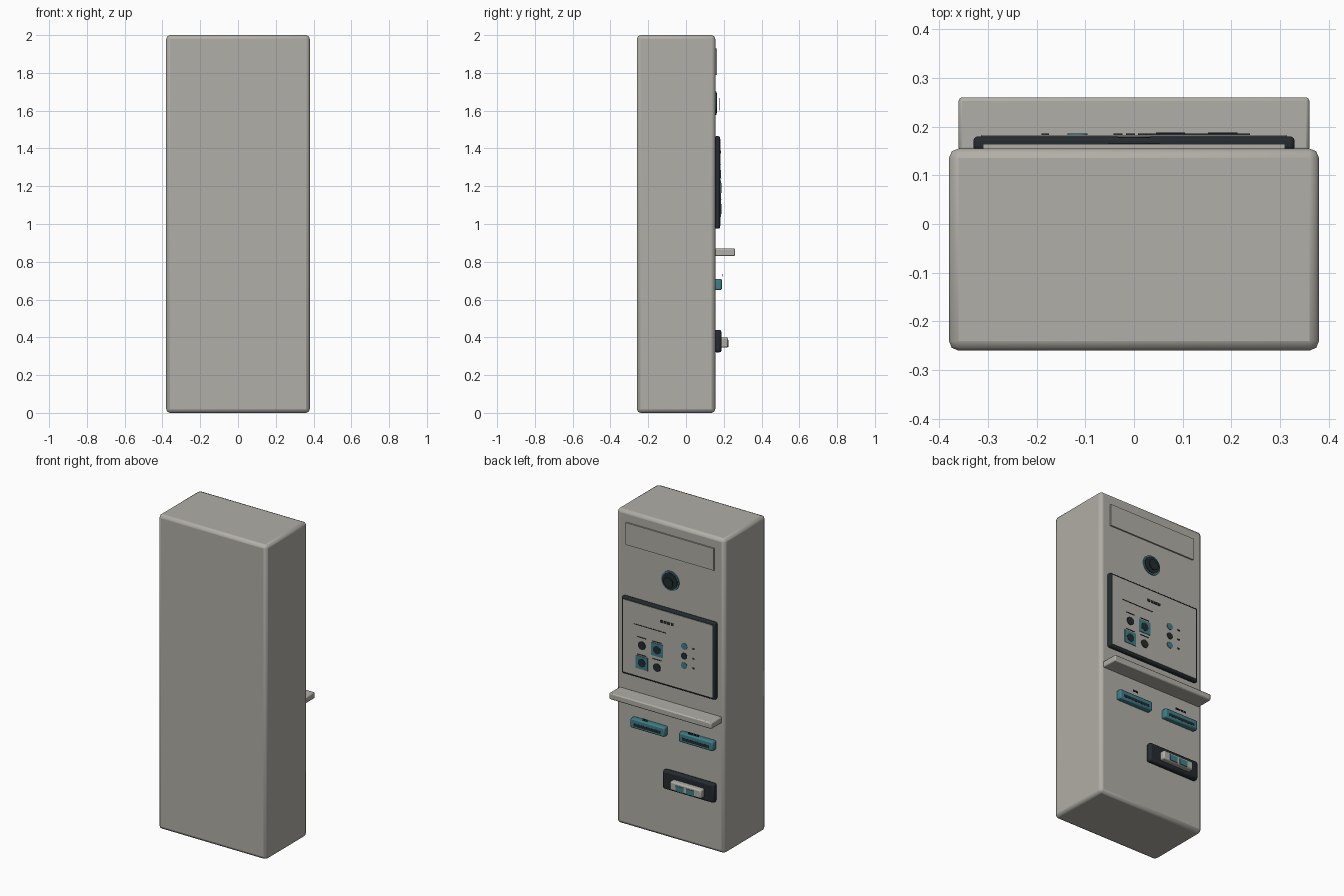
import bpy
from math import pi

cube = bpy.data.objects.get("Cube")
if cube:
    bpy.data.objects.remove(cube, do_unlink=True)


def material(name, rgb):
    m = bpy.data.materials.new(name)
    m.use_nodes = True
    m.diffuse_color = (*rgb, 1)
    m.node_tree.nodes["Principled BSDF"].inputs["Base Color"].default_value = (*rgb, 1)
    return m


GREY = material("warm_grey", (0.44, 0.425, 0.385))
TEAL = material("teal", (0.05, 0.21, 0.25))
DARK = material("charcoal", (0.017, 0.024, 0.029))


def finish(ob, name, mat, bevel=0, segments=2):
    ob.name = name
    ob.data.materials.append(mat)
    if bevel:
        b = ob.modifiers.new("bevel", "BEVEL")
        b.width = bevel
        b.segments = segments
        b.limit_method = "ANGLE"
    bpy.ops.object.shade_smooth_by_angle()
    return ob


def box(name, mat, x, y, z, bevel=0, segments=2):
    """Box from (min, max) ranges on each axis."""
    bpy.ops.mesh.primitive_cube_add(size=1, location=[(a + b) / 2 for a, b in (x, y, z)])
    ob = bpy.context.object
    ob.scale = [b - a for a, b in (x, y, z)]
    bpy.ops.object.transform_apply(location=False, rotation=False, scale=True)
    return finish(ob, name, mat, bevel, segments)


def disc(name, mat, x, z, radius, y, sides=32):
    """Short cylinder facing along y."""
    bpy.ops.mesh.primitive_cylinder_add(
        vertices=sides, radius=radius, depth=y[1] - y[0],
        location=(x, (y[0] + y[1]) / 2, z), rotation=(pi / 2, 0, 0))
    return finish(bpy.context.object, name, mat)


def plate(name, mat, x, z, w, h, y):
    """Thin plate centred on x, z."""
    return box(name, mat, (x - w / 2, x + w / 2), y, (z - h / 2, z + h / 2))


def dashes(name, x, z, width, count, y, h=0.012):
    """Row of small bars standing in for a caption."""
    step = width / count
    for i in range(count):
        plate(f"{name}_{i}", DARK, x - width / 2 + step * (i + 0.5), z, step * 0.75, h, y)


WALL = 0.155

# Cabinet, sign panel and shelf
box("cabinet", GREY, (-0.38, 0.38), (-0.26, WALL), (0, 2), 0.02)
box("sign_panel", GREY, (-0.31, 0.31), (0.15, 0.164), (1.79, 1.93))
box("shelf", GREY, (-0.36, 0.36), (0.15, 0.26), (0.83, 0.87), 0.007)

# Round speaker
disc("speaker_ring", TEAL, 0, 1.64, 0.062, (0.15, 0.161))
disc("speaker_face", DARK, 0, 1.64, 0.053, (0.15, 0.165))
disc("speaker_cap", DARK, 0, 1.635, 0.033, (0.177, 0.18))

# Screen with its bezel
box("screen_bezel", DARK, (-0.33, 0.33), (0.15, 0.18), (0.975, 1.465), 0.01, 3)
box("screen", GREY, (-0.314, 0.314), (0.175, 0.183), (0.99, 1.45))

# Screen graphics
INK = (0.182, 0.186)
TOP_INK = (0.184, 0.188)
dashes("screen_heading", 0.005, 1.38, 0.1, 4, INK, 0.016)
plate("screen_subheading", DARK, 0.126, 1.314, 0.225, 0.003, INK)
for col, x in enumerate((0.182, 0.075)):
    for row, z in enumerate((1.19, 1.079)):
        if col != row:
            plate(f"tile_{col}_{row}", TEAL, x, z, 0.085, 0.082, INK)
        disc(f"tile_icon_{col}_{row}", DARK, x, z, 0.026, TOP_INK, 16)
        plate(f"tile_caption_{col}_{row}", DARK, x, z + 0.05, 0.06, 0.003, TOP_INK)
for i, (z, mat) in enumerate(((1.264, TEAL), (1.202, DARK), (1.141, TEAL))):
    disc(f"list_button_{i}", mat, -0.116, z, 0.021, INK, 16)
    plate(f"list_caption_{i}", DARK, -0.182, z, 0.015, 0.008, INK)

# Two card slots with captions
for side, x, width, count in (("left", 0.14, 0.04, 2), ("right", -0.2, 0.08, 4)):
    box(f"slot_housing_{side}", TEAL, (x - 0.12, x + 0.12), (0.15, 0.19), (0.65, 0.71), 0.008)
    plate(f"slot_opening_{side}", DARK, x, 0.674, 0.19, 0.018, (0.186, 0.191))
    dashes(f"slot_caption_{side}", x + 0.012, 0.728, width, count, (0.193, 0.196))

# Dispensing tray with bracket and two windows
box("tray", DARK, (-0.325, 0.035), (0.15, 0.188), (0.32, 0.44), 0.012)
box("tray_bracket", GREY, (-0.26, -0.04), (0.18, 0.222), (0.345, 0.4), 0.008)
for i, x in enumerate((-0.185, -0.112)):
    plate(f"tray_window_{i}", TEAL, x, 0.367, 0.055, 0.036, (0.219, 0.225))
